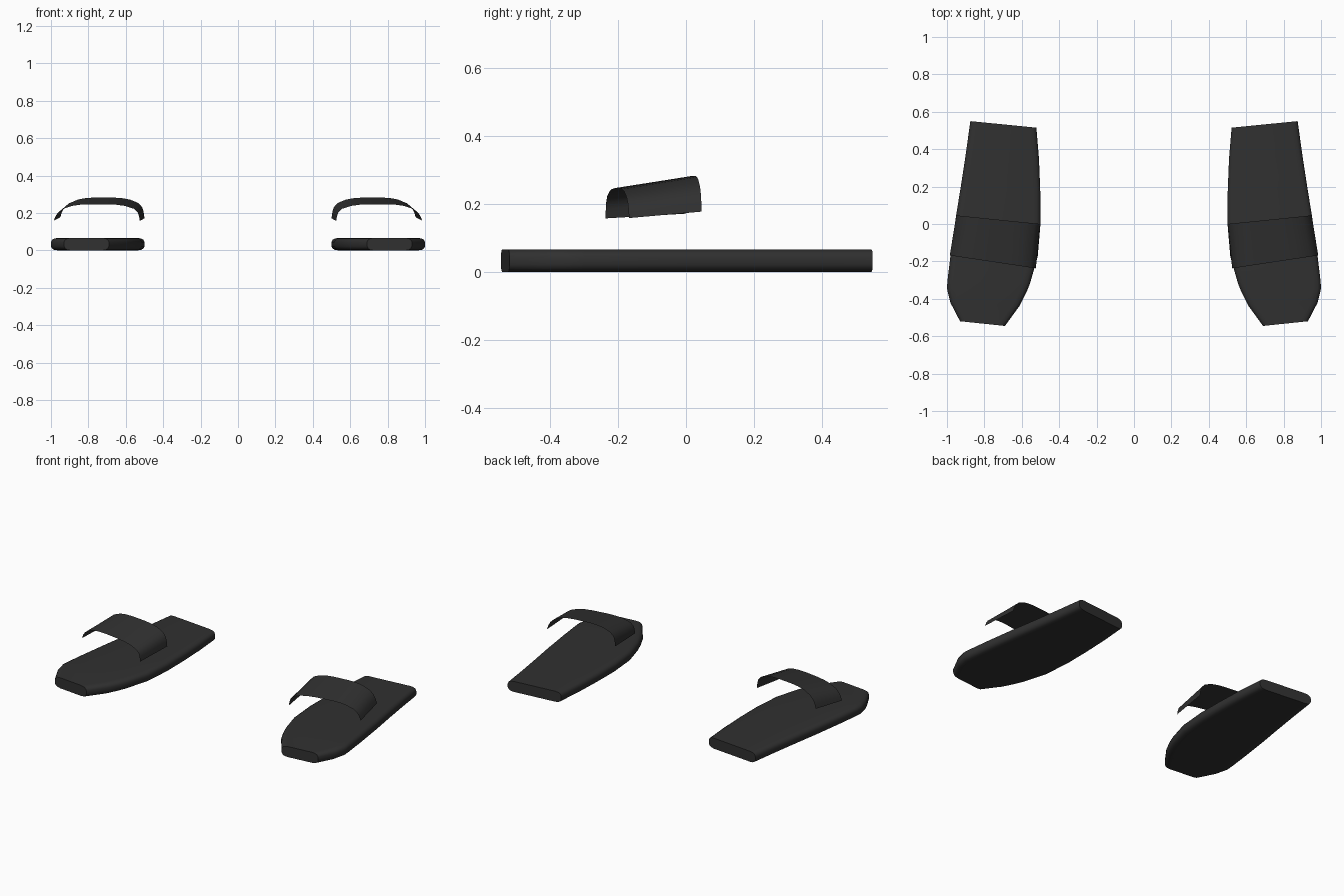
import bpy, math

if "Cube" in bpy.data.objects:
    bpy.data.objects.remove(bpy.data.objects["Cube"])

black = bpy.data.materials.new("soft black")
black.diffuse_color = (0.03, 0.03, 0.03, 1)
black.use_nodes = True
black.node_tree.nodes["Principled BSDF"].inputs["Base Color"].default_value = black.diffuse_color


def loft(name, rows, closed):
    """Skin a list of equal-length point rows, mirrored into a left/right pair."""
    n = len(rows[0])
    verts = [p for row in rows for p in row]
    faces = []
    for i in range(len(rows) - 1):
        for j in range(n if closed else n - 1):
            k = (j + 1) % n
            faces.append((i * n + j, i * n + k, (i + 1) * n + k, (i + 1) * n + j))
    if closed:
        faces.append(tuple(reversed(range(n))))
        faces.append(tuple(range(len(verts) - n, len(verts))))
    mesh = bpy.data.meshes.new(name)
    mesh.from_pydata(verts, [], faces)
    mesh.materials.append(black)
    obj = bpy.data.objects.new(name, mesh)
    bpy.context.collection.objects.link(obj)
    mod = obj.modifiers.new("pair", 'MIRROR')
    mod.use_axis[0] = True
    mod.use_mirror_merge = False
    bpy.ops.object.select_all(action='DESELECT')
    obj.select_set(True)
    bpy.context.view_layer.objects.active = obj
    bpy.ops.object.shade_smooth_by_angle(angle=math.radians(50))
    return obj


# Sole: inner and outer outline points from heel to toe
stations = [
    ((0.522, 0.515), (0.875, 0.55)),
    ((0.508, 0.35), (0.90, 0.37)),
    ((0.501, 0.17), (0.926, 0.20)),
    ((0.50, 0.0), (0.952, 0.04)),
    ((0.515, -0.175), (0.98, -0.16)),
    ((0.555, -0.315), (0.997, -0.30)),
    ((0.575, -0.365), (1.0, -0.345)),
    ((0.61, -0.435), (0.982, -0.42)),
    ((0.69, -0.545), (0.93, -0.52)),
]
# Rounded side edge: inset from outline, height
edge = [(0.04, 0.0), (0.018, 0.003), (0.006, 0.01), (0.0, 0.022),
        (0.0, 0.045), (0.006, 0.057), (0.018, 0.064), (0.04, 0.067)]
rows = []
for (lx, ly), (rx, ry) in stations:
    w = rx - lx
    ring = [(inset / w, z) for inset, z in edge]
    ring += [(1 - t, z) for t, z in reversed(ring)]
    rows.append([(lx + w * t, ly + (ry - ly) * t, z) for t, z in ring])
loft("sole", rows, True)

# Strap: thin arched band floating over the foot, (across, relative height)
arch = [(0, 0), (0.01, 0.3), (0.025, 0.52), (0.07, 0.73), (0.17, 0.9), (0.27, 0.97),
        (0.38, 1), (0.6, 1), (0.7, 0.97), (0.79, 0.9), (0.9, 0.7),
        (0.95, 0.5), (0.98, 0.27), (1, 0)]
back = ((0.50, 0.0, 0.172), (0.95, 0.046, 0.178), 0.283)
front = ((0.525, -0.237, 0.158), (0.985, -0.168, 0.159), 0.247)
rows = []
for i in range(4):
    f = i / 3
    mix = lambda a, b: a + (b - a) * f
    a = [mix(p, q) for p, q in zip(back[0], front[0])]
    b = [mix(p, q) for p, q in zip(back[1], front[1])]
    top = mix(back[2], front[2])
    row = []
    for u, h in arch:
        x, y, z = (p + (q - p) * u for p, q in zip(a, b))
        row.append((x, y, z + (top - z) * h))
    rows.append(row)
loft("strap", rows, False)
